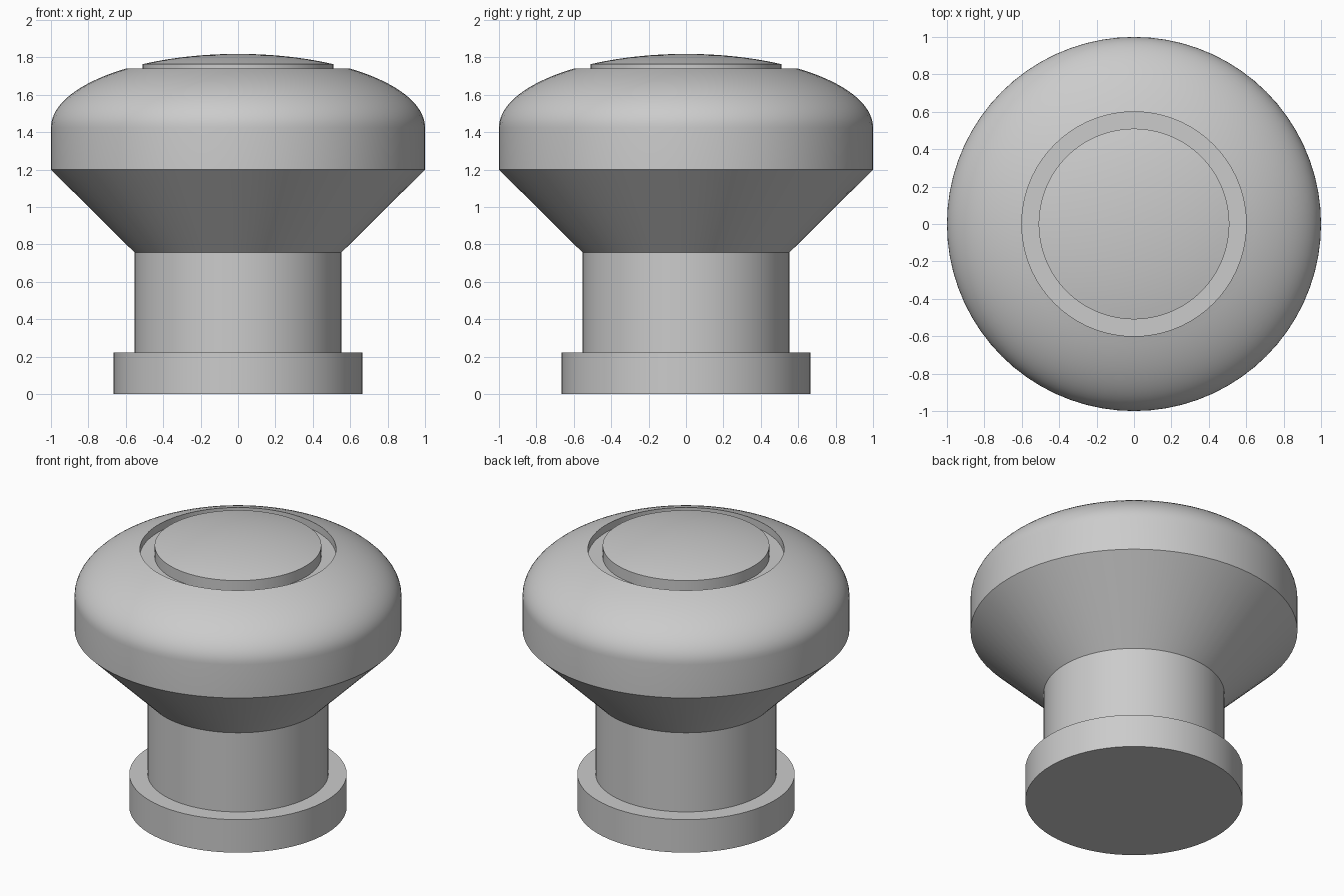
import bpy, bmesh
from math import pi, sin, cos, acos, radians

cube = bpy.data.objects.get("Cube")
if cube:
    bpy.data.objects.remove(cube, do_unlink=True)

# Single grey finish
grey = bpy.data.materials.new("plain_grey")
grey.use_nodes = True
colour = (0.6, 0.6, 0.6, 1)
grey.diffuse_color = colour
grey.node_tree.nodes["Principled BSDF"].inputs["Base Color"].default_value = colour

SEGMENTS = 72
BAND_TOP = 1.425     # height where the dome starts
DOME_RISE = 0.394    # dome height above the band
GROOVE_FLOOR = 1.69
GROOVE_OUTER, GROOVE_INNER = 0.6, 0.51


def lathe(name, profile):
    """Revolve (radius, height) points about the z axis."""
    bm = bmesh.new()
    verts = [bm.verts.new((r, 0, z)) for r, z in profile]
    edges = [bm.edges.new(pair) for pair in zip(verts, verts[1:])]
    bmesh.ops.spin(bm, geom=verts + edges, cent=(0, 0, 0), axis=(0, 0, 1),
                   angle=2 * pi, steps=SEGMENTS, use_merge=True)
    bmesh.ops.remove_doubles(bm, verts=bm.verts, dist=0.0001)
    bmesh.ops.recalc_face_normals(bm, faces=bm.faces)
    mesh = bpy.data.meshes.new(name)
    bm.to_mesh(mesh)
    bm.free()
    mesh.materials.append(grey)
    obj = bpy.data.objects.new(name, mesh)
    bpy.context.collection.objects.link(obj)
    bpy.ops.object.select_all(action='DESELECT')
    obj.select_set(True)
    bpy.context.view_layer.objects.active = obj
    bpy.ops.object.shade_smooth_by_angle(angle=radians(25))
    return obj


def dome_arc(r_start, r_end, steps):
    """Points along the elliptical dome between two radii."""
    a, b = acos(r_start), acos(r_end)
    angles = [a + (b - a) * i / steps for i in range(steps + 1)]
    return [(cos(t), BAND_TOP + DOME_RISE * sin(t)) for t in angles]


# Mounting foot and stem
lathe("base_flange", [(0, 0), (0.665, 0), (0.665, 0.223), (0, 0.223)])
lathe("stem", [(0, 0.2), (0.553, 0.2), (0.553, 0.757), (0, 0.757)])

# Head: flared underside, straight band, dome and recessed groove
lathe("head", [(0, 0.757), (0.553, 0.757), (1, 1.2)]
      + dome_arc(1, GROOVE_OUTER, 16)
      + [(GROOVE_OUTER, GROOVE_FLOOR), (0, GROOVE_FLOOR)])

# Centre button continues the dome inside the groove
lathe("centre_button", [(0, GROOVE_FLOOR - 0.02), (GROOVE_INNER, GROOVE_FLOOR - 0.02)]
      + dome_arc(GROOVE_INNER, 0, 10))
